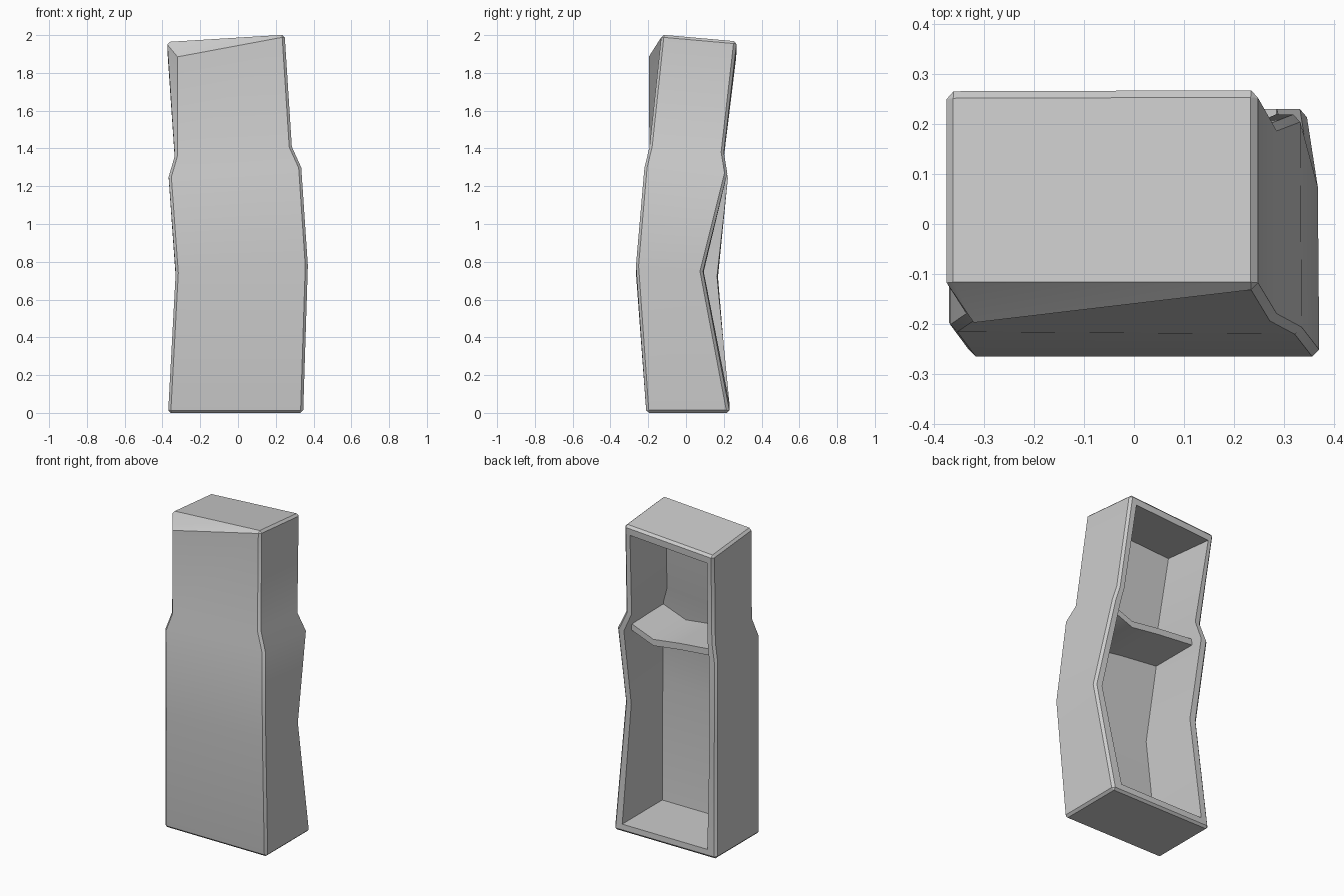
import bpy, bmesh
from math import radians
from mathutils import Vector

if "Cube" in bpy.data.objects:
    bpy.data.objects.remove(bpy.data.objects["Cube"])

# Levels: front-left, front-right, back-right, back-left corners
LEVELS = [
    [(-.37, -.21, 0), (.345, -.21, 0), (.345, .23, 0), (-.37, .23, 0)],
    [(-.33, -.265, .74), (.37, -.265, .78), (.367, .088, .75), (-.33, .17, .72)],
    [(-.367, -.215, 1.25), (.335, -.22, 1.3), (.332, .218, 1.27), (-.367, .222, 1.24)],
    [(-.335, -.193, 1.36), (.285, -.193, 1.41), (.285, .2, 1.38), (-.335, .2, 1.35)],
    [(-.375, -.13, 1.965), (.247, -.13, 2.003), (.247, .267, 1.968), (-.375, .265, 1.93)],
]
WALL = [.06, .05, .05, .045, .042]


def finish(bm, name):
    bmesh.ops.recalc_face_normals(bm, faces=bm.faces)
    mesh = bpy.data.meshes.new(name)
    bm.to_mesh(mesh)
    bm.free()
    ob = bpy.data.objects.new(name, mesh)
    bpy.context.collection.objects.link(ob)
    bpy.ops.object.select_all(action='DESELECT')
    ob.select_set(True)
    bpy.context.view_layer.objects.active = ob
    bpy.ops.object.shade_smooth_by_angle(angle=radians(30))
    return ob


# Crooked cabinet shell, open at the back
bm = bmesh.new()
outer, inner = [], []
last = len(LEVELS) - 1
for i, ring in enumerate(LEVELS):
    fl, fr, br, bl = [Vector(p) for p in ring]
    t = WALL[i]
    up = Vector((0, 0, .05 if i == 0 else -.055 if i == last else 0))
    side, depth = t / (br.x - bl.x), Vector((0, .04, 0))
    pts = [fl.lerp(fr, side) + depth, fr.lerp(fl, side) + depth,
           br.lerp(bl, side), bl.lerp(br, side)]
    outer.append([bm.verts.new(p) for p in (fl, fr, br, bl)])
    inner.append([bm.verts.new(p + up) for p in pts])
for a, b, c, d in zip(outer, outer[1:], inner, inner[1:]):
    for j, k in ((0, 1), (1, 2), (3, 0)):
        bm.faces.new((a[j], a[k], b[k], b[j]))
        bm.faces.new((c[k], c[j], d[j], d[k]))
    for j in (2, 3):
        bm.faces.new((a[j], c[j], d[j], b[j]))
for i in (0, last):
    bm.faces.new(outer[i])
    bm.faces.new(inner[i])
    bm.faces.new((outer[i][2], outer[i][3], inner[i][3], inner[i][2]))
bmesh.ops.recalc_face_normals(bm, faces=bm.faces)

# Chamfer the outer box edges
pairs = [(a[j], b[j]) for a, b in zip(outer, outer[1:]) for j in range(4)]
pairs += [(r[j], r[(j + 1) % 4]) for r in (outer[0], outer[last]) for j in range(4)]
edges = [bm.edges.get(p) for p in pairs]
bmesh.ops.bevel(bm, geom=edges, offset=.014, offset_type='OFFSET', segments=1,
                profile=.5, affect='EDGES', clamp_overlap=True)

# Bulging upper-left corner of the front panel
target = Vector((-.36, -.135, 1.95))
corner = min((v for v in bm.verts if v.co.z > 1.8),
             key=lambda v: (v.co - target).length + 3 * (v.co.y + .14))
corner.co = (-.32, -.197, 1.885)
finish(bm, "cabinet_shell")

# Bent shelf: profile across the width, extruded front to back
bm = bmesh.new()
top = [(.3, 1.29), (.13, 1.225), (-.06, 1.25), (-.33, 1.275)]
profile = top + [(x, z - .04) for x, z in reversed(top)]
face = bm.faces.new([bm.verts.new((x, -.19, z)) for x, z in profile])
ext = bmesh.ops.extrude_face_region(bm, geom=[face])
bmesh.ops.translate(bm, vec=(0, .33, 0),
                    verts=[g for g in ext['geom'] if isinstance(g, bmesh.types.BMVert)])
if not face.is_valid or len(bm.faces) < 10:
    bm.faces.new([v for v in bm.verts if abs(v.co.y + .19) < 1e-4])
finish(bm, "shelf")
